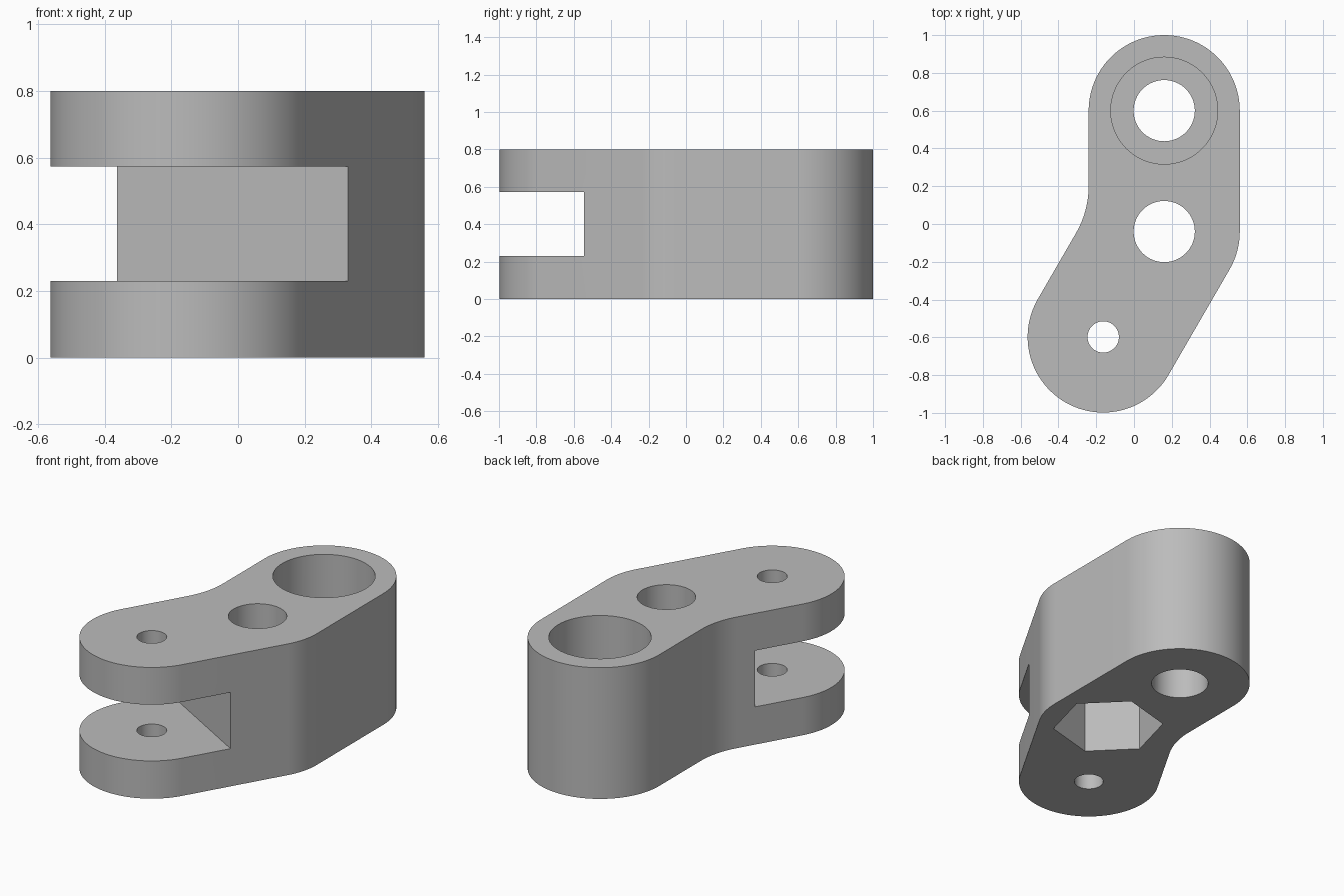
import bpy, bmesh
from math import radians, sin, cos, pi
from mathutils import Vector

if "Cube" in bpy.data.objects:
    bpy.data.objects.remove(bpy.data.objects["Cube"], do_unlink=True)

HEIGHT, RADIUS, FILLET = 0.8, 0.4, 0.5
BORE = Vector((0.16, 0.60))        # counterbored end
ELBOW = Vector((0.16, -0.04))      # bend with nut pocket
PIVOT = Vector((-0.163, -0.598))   # forked end

grey = bpy.data.materials.new("grey plastic")
grey.use_nodes = True
grey.diffuse_color = (0.5, 0.5, 0.5, 1)
grey.node_tree.nodes["Principled BSDF"].inputs["Base Color"].default_value = (0.5, 0.5, 0.5, 1)


def arc(centre, r, start, end, steps):
    angles = [radians(start + (end - start) * i / steps) for i in range(steps + 1)]
    return [centre + r * Vector((cos(a), sin(a))) for a in angles]


def prism(name, points, z0, z1):
    """Extrude a flat outline from z0 up to z1."""
    bm = bmesh.new()
    face = bm.faces.new([bm.verts.new((p.x, p.y, z0)) for p in points])
    top = bmesh.ops.extrude_face_region(bm, geom=[face])["geom"]
    verts = [v for v in top if isinstance(v, bmesh.types.BMVert)]
    bmesh.ops.translate(bm, verts=verts, vec=(0, 0, z1 - z0))
    bmesh.ops.recalc_face_normals(bm, faces=bm.faces)
    mesh = bpy.data.meshes.new(name)
    bm.to_mesh(mesh)
    bm.free()
    mesh.materials.append(grey)
    obj = bpy.data.objects.new(name, mesh)
    bpy.context.collection.objects.link(obj)
    return obj


def polygon(centre, r, sides, turn=0):
    return arc(centre, r, turn, turn + 360, sides)[:-1]


# Bent arm: rounded ends, convex elbow on one side, concave fillet on the other
fillet_centre = Vector((BORE.x - RADIUS - FILLET, 0.202))
outline = (arc(BORE, RADIUS, 0, 180, 64)
           + arc(fillet_centre, FILLET, 0, -30, 16)
           + arc(PIVOT, RADIUS, 150, 330, 64)
           + arc(ELBOW, RADIUS, -30, 0, 12))
arm = prism("bent_arm", outline, 0, HEIGHT)

# Fork slot, square to the lower half of the arm
along = Vector((cos(pi / 3), sin(pi / 3)))
across = Vector((along.y, -along.x))
slot = [PIVOT + along * a + across * b
        for a, b in ((-0.7, -0.7), (-0.7, 0.7), (0.293, 0.7), (0.293, -0.7))]

cutters = [
    prism("fork_slot", slot, 0.23, 0.573),
    prism("pivot_hole", polygon(PIVOT, 0.083, 48), -0.1, 0.9),
    prism("elbow_hole", polygon(ELBOW, 0.162, 64), -0.1, 0.9),
    prism("nut_pocket", polygon(ELBOW, 0.315, 6, 15), -0.1, 0.4),
    prism("end_hole", polygon(BORE, 0.162, 64), -0.1, 0.9),
    prism("counterbore", polygon(BORE, 0.283, 96), 0.4, 0.9),
]

bpy.ops.object.select_all(action="DESELECT")
arm.select_set(True)
bpy.context.view_layer.objects.active = arm
for cutter in cutters:
    cutter.hide_render = True
    cut = arm.modifiers.new(cutter.name, "BOOLEAN")
    cut.operation, cut.solver, cut.object = "DIFFERENCE", "EXACT", cutter
    bpy.ops.object.modifier_apply(modifier=cut.name)
    bpy.data.objects.remove(cutter, do_unlink=True)

bpy.ops.object.shade_smooth_by_angle(angle=radians(25))
